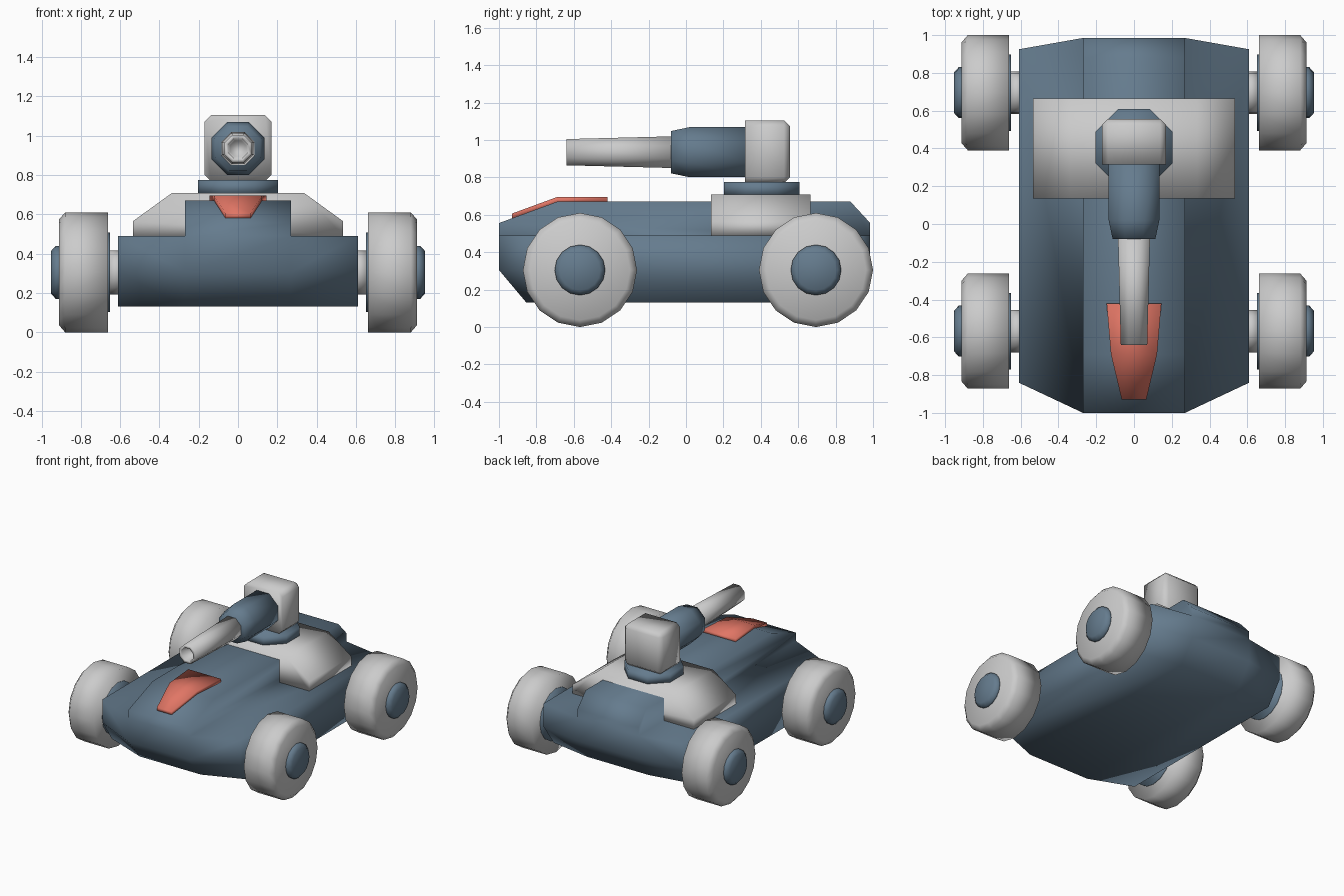
import bpy, bmesh
from math import sin, cos, pi
from mathutils import Vector

if "Cube" in bpy.data.objects:
    bpy.data.objects.remove(bpy.data.objects["Cube"])


def material(name, rgb):
    m = bpy.data.materials.new(name)
    m.diffuse_color = (*rgb, 1)
    m.use_nodes = True
    m.node_tree.nodes["Principled BSDF"].inputs["Base Color"].default_value = m.diffuse_color
    return m


BLUE = material("blue_paint", (0.13, 0.20, 0.27))
RED = material("red_paint", (0.75, 0.18, 0.13))


def finish(name, bm, mat=None):
    bmesh.ops.recalc_face_normals(bm, faces=bm.faces)
    for f in bm.faces:
        f.smooth = True
    me = bpy.data.meshes.new(name)
    bm.to_mesh(me)
    bm.free()
    if mat:
        me.materials.append(mat)
    ob = bpy.data.objects.new(name, me)
    bpy.context.collection.objects.link(ob)
    return ob


def lathe(name, profile, axis, center, segs, mat=None, flats=False):
    """Rings of (radius, position along axis), capped at both ends."""
    bm = bmesh.new()
    phase = pi / segs if flats else 0
    scale = 1 / cos(pi / segs) if flats else 1
    rings = []
    for r, t in profile:
        ring = []
        for i in range(segs):
            a = phase + 2 * pi * i / segs
            u, v = r * scale * cos(a), r * scale * sin(a)
            p = {"X": (t, u, v), "Y": (u, t, v), "Z": (u, v, t)}[axis]
            ring.append(bm.verts.new(Vector(p) + Vector(center)))
        rings.append(ring)
    for a, b in zip(rings, rings[1:]):
        for i in range(segs):
            j = (i + 1) % segs
            bm.faces.new((a[i], a[j], b[j], b[i]))
    bm.faces.new(rings[0])
    bm.faces.new(rings[-1])
    return finish(name, bm, mat)


def loft(name, left, right, mat=None):
    """Solid between two matching outlines."""
    bm = bmesh.new()
    a = [bm.verts.new(p) for p in left]
    b = [bm.verts.new(p) for p in right]
    n = len(a)
    for i in range(n):
        j = (i + 1) % n
        bm.faces.new((a[i], a[j], b[j], b[i]))
    bm.faces.new(a)
    bm.faces.new(b)
    return finish(name, bm, mat)


# Hull: centre profile and side profile (y, z), mirrored left and right
centre = [(-.853, .13), (-1, .305), (-1, .49), (-1, .556), (-.69, .67),
          (.88, .67), (.985, .556), (.985, .49), (.985, .305), (.86, .13)]
outer = [(-.72, .13), (-.84, .305), (-.84, .49), (.925, .49), (.925, .305), (.80, .13)]
bm = bmesh.new()
spine = {}
for s in (-1, 1):
    C = [bm.verts.new((s * .27, y, z)) for y, z in centre]
    O = [bm.verts.new((s * .61, y, z)) for y, z in outer]
    spine[s] = C
    bm.faces.new(O)
    bm.faces.new(C[2:8])
    # pairs of (centre edge, outer edge): nose, deck, tail, belly
    for (c0, c1), (o0, o1) in (((0, 1), (0, 1)), ((1, 2), (1, 2)), ((2, 7), (2, 3)),
                               ((7, 8), (3, 4)), ((8, 9), (4, 5)), ((9, 0), (5, 0))):
        bm.faces.new((C[c0], C[c1], O[o1], O[o0]))
for i in range(10):
    j = (i + 1) % 10
    bm.faces.new((spine[-1][i], spine[-1][j], spine[1][j], spine[1][i]))
finish("hull", bm, BLUE)

# Red hatch panel lying on the nose
panel = [(.145, -.42, .66), (.145, -.42, .695), (.122, -.69, .695),
         (.065, -.93, .607), (.065, -.93, .575), (.122, -.69, .66)]
loft("nose_panel", [(-x, y, z) for x, y, z in panel], panel, RED)

# Turret base with sloping shoulders
base = [(-.535, .49), (.535, .49), (.535, .565), (.335, .71), (-.335, .71), (-.535, .565)]
loft("turret_base", [(x, .135, z) for x, z in base], [(x, .665, z) for x, z in base])
lathe("turret_ring", [(.203, .70), (.203, .775)], "Z", (0, .405, 0), 8, BLUE, True)

# Turret block: every edge chamfered except those round the front face
bm = bmesh.new()
bmesh.ops.create_cube(bm, size=1)
for v in bm.verts:
    v.co = Vector((v.co.x * .34, v.co.y * .24 + .436, v.co.z * .335 + .9375))
edges = [e for e in bm.edges if any(v.co.y > .5 for v in e.verts)]
bmesh.ops.bevel(bm, geom=edges, offset=.032, segments=1, affect="EDGES")
finish("turret_block", bm)

# Gun
lathe("gun_sleeve", [(.134, .33), (.134, .02), (.113, -.08)], "Y", (0, 0, .935), 8, BLUE, True)
lathe("gun_barrel", [(.085, -.06), (.07, -.64), (.05, -.64), (.04, -.56)],
      "Y", (0, 0, .935), 8, None, True)

# Wheels, axles and hubs
for side, s in (("left", -1), ("right", 1)):
    for end, y in (("front", -.567), ("rear", .695)):
        c = (0, y, .305)
        tag = f"{end}_{side}"
        lathe(f"{tag}_tyre", [(.305, s * .662), (.305, s * .88), (.268, s * .912)], "X", c, 16)
        lathe(f"{tag}_hub", [(.135, s * .90), (.135, s * .928), (.108, s * .952)],
              "X", c, 16, BLUE)
        lathe(f"{tag}_inner_disc", [(.203, s * .652), (.203, s * .67)], "X", c, 16, BLUE)
        lathe(f"{tag}_axle", [(.112, s * .58), (.112, s * .66)], "X", c, 16)
